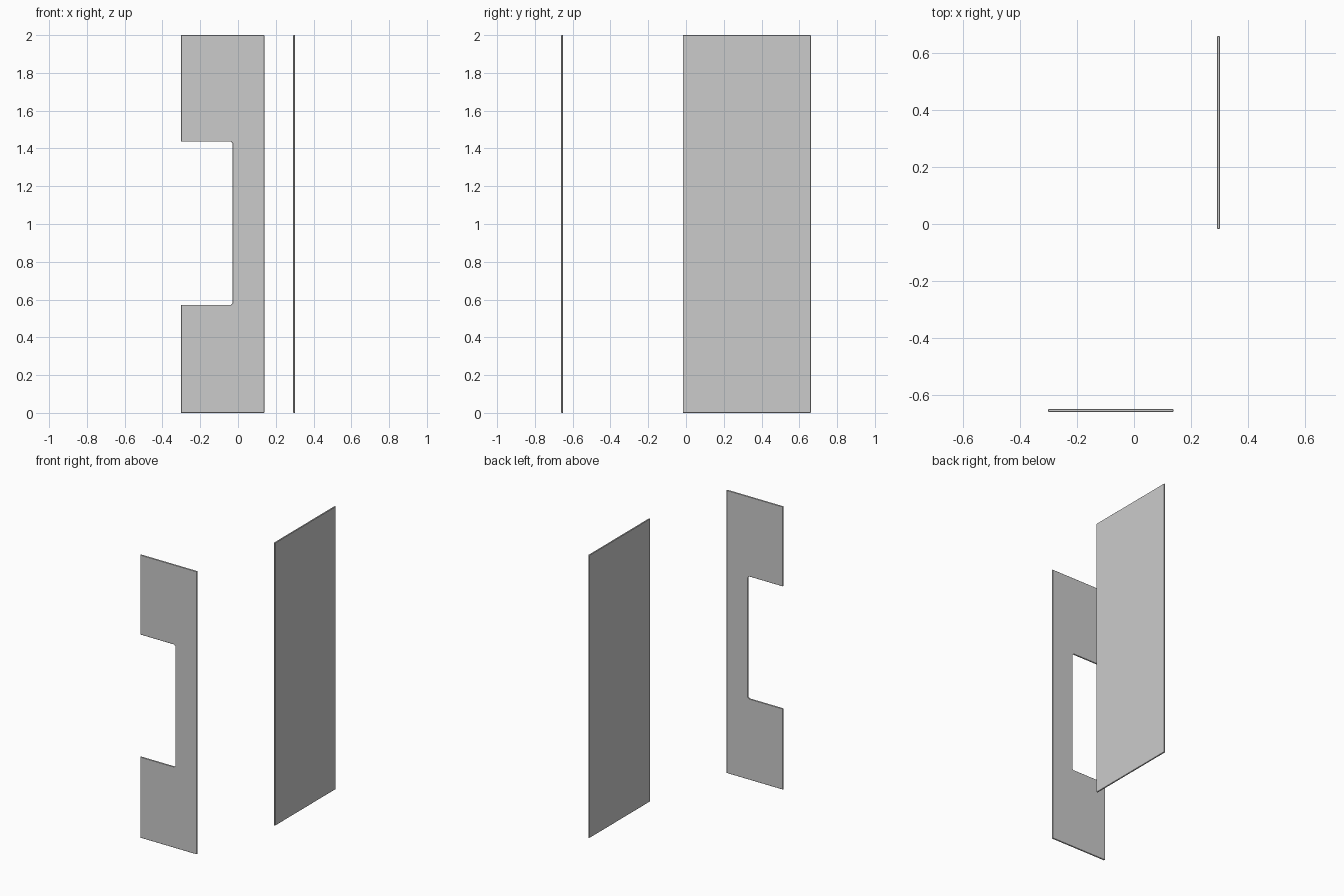
import bpy, bmesh
from mathutils import Vector

if "Cube" in bpy.data.objects:
    bpy.data.objects.remove(bpy.data.objects["Cube"])


def panel(name, outline, origin, u, v, depth):
    """Extrude a flat outline (u, v coordinates) along a depth vector, with slim bevelled rims."""
    u, v, origin = Vector(u), Vector(v), Vector(origin)
    bm = bmesh.new()
    face = bm.faces.new([bm.verts.new(origin + u * a + v * b) for a, b in outline])
    ext = bmesh.ops.extrude_face_region(bm, geom=[face])
    verts = [g for g in ext["geom"] if isinstance(g, bmesh.types.BMVert)]
    bmesh.ops.translate(bm, verts=verts, vec=Vector(depth))
    bmesh.ops.recalc_face_normals(bm, faces=bm.faces)
    mesh = bpy.data.meshes.new(name)
    bm.to_mesh(mesh)
    bm.free()
    obj = bpy.data.objects.new(name, mesh)
    bpy.context.collection.objects.link(obj)
    bev = obj.modifiers.new("rim", "BEVEL")
    bev.width = 0.002
    bev.segments = 1
    bev.limit_method = 'ANGLE'
    bev.angle_limit = 1.0
    return obj


# Front panel with a side notch whose inner corners are clipped
x0, x1, xn = -0.302, 0.139, -0.029
z0, z1, c = 0.572, 1.436, 0.009
notched = [(x0, 0), (x1, 0), (x1, 2), (x0, 2),
           (x0, z1), (xn - c, z1), (xn, z1 - c),
           (xn, z0 + c), (xn - c, z0), (x0, z0)]
panel("notched_front_panel", notched, (0, -0.661, 0), (1, 0, 0), (0, 0, 1), (0, 0.01, 0))

# Plain side panel
plain = [(-0.017, 0), (0.661, 0), (0.661, 2), (-0.017, 2)]
panel("side_panel", plain, (0.292, 0, 0), (0, 1, 0), (0, 0, 1), (0.01, 0, 0))
